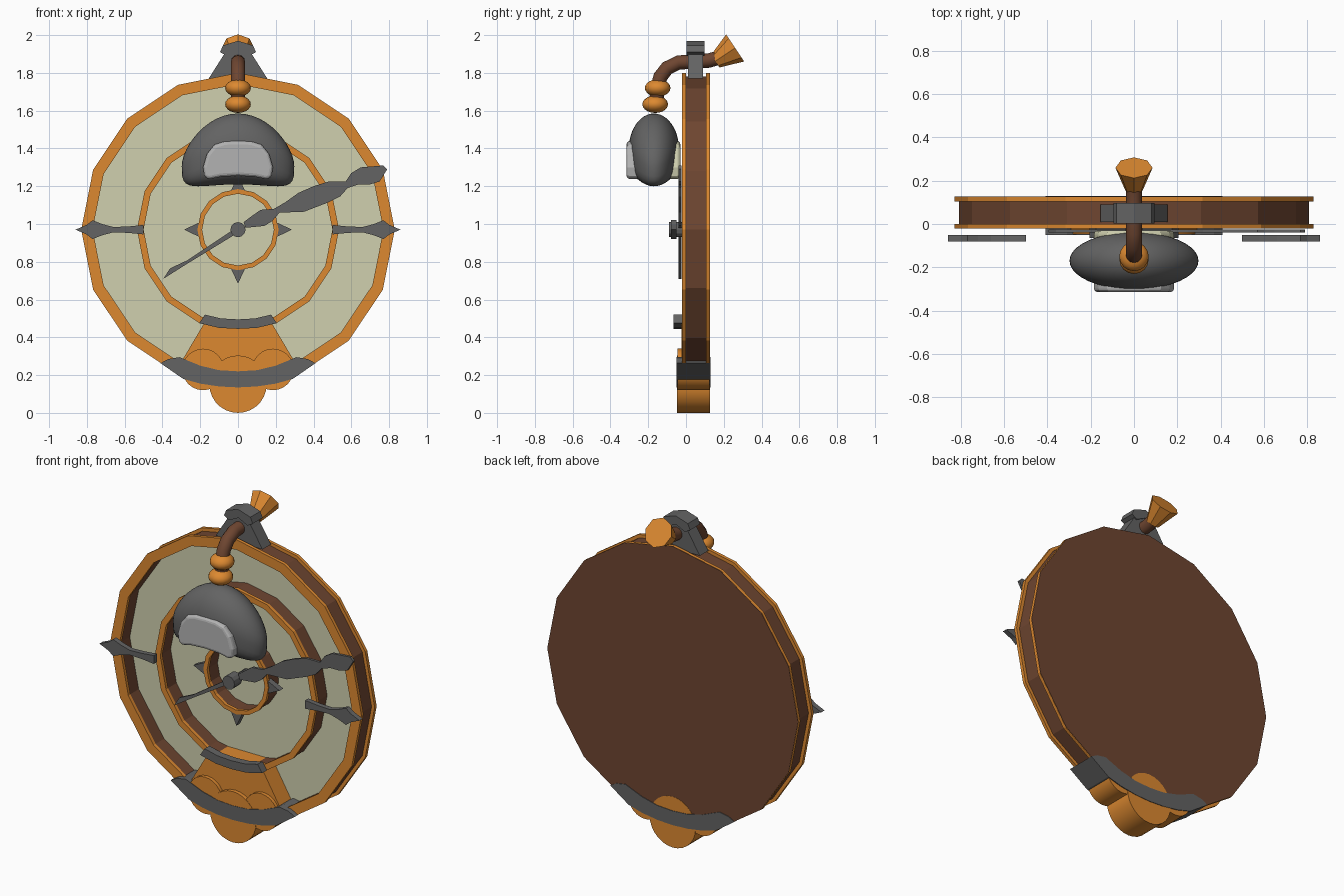
import bpy, bmesh, math
from mathutils import Vector

if "Cube" in bpy.data.objects:
    bpy.data.objects.remove(bpy.data.objects["Cube"])

CZ = 0.97  # height of the dial centre


def material(name, rgb):
    m = bpy.data.materials.new(name)
    m.diffuse_color = (*rgb, 1)
    m.use_nodes = True
    m.node_tree.nodes["Principled BSDF"].inputs["Base Color"].default_value = m.diffuse_color
    return m


GOLD = material("gold", (0.72, 0.25, 0.03))
BROWN = material("brown", (0.155, 0.06, 0.03))
CREAM = material("cream", (0.63, 0.63, 0.43))
DARK = material("dark_grey", (0.125, 0.125, 0.125))
LIGHT = material("light_grey", (0.45, 0.45, 0.45))


def finish(name, bm, mat, smooth=None):
    bmesh.ops.recalc_face_normals(bm, faces=bm.faces)
    me = bpy.data.meshes.new(name)
    bm.to_mesh(me)
    bm.free()
    me.materials.append(mat)
    ob = bpy.data.objects.new(name, me)
    bpy.context.collection.objects.link(ob)
    if smooth:
        bpy.ops.object.select_all(action='DESELECT')
        bpy.context.view_layer.objects.active = ob
        ob.select_set(True)
        bpy.ops.object.shade_smooth_by_angle(angle=math.radians(smooth))
    return ob


def prism(name, pts, y0, y1, mat, smooth=None):
    """Extrude an (x, z) outline from y0 to y1."""
    bm = bmesh.new()
    f = bm.faces.new([bm.verts.new((x, y0, z)) for x, z in pts])
    r = bmesh.ops.extrude_face_region(bm, geom=[f], use_keep_orig=True)
    vs = [v for v in r["geom"] if isinstance(v, bmesh.types.BMVert)]
    bmesh.ops.translate(bm, verts=vs, vec=(0, y1 - y0, 0))
    return finish(name, bm, mat, smooth)


def circle(cx, cz, r, n):
    return [(cx + r * math.cos(2 * math.pi * i / n), cz + r * math.sin(2 * math.pi * i / n))
            for i in range(n)]


def ring(name, ro, ri, y0, y1, mat, n=16):
    bm = bmesh.new()
    loops = [[bm.verts.new((x, y, z)) for x, z in circle(0, CZ, r, n)]
             for r, y in ((ro, y0), (ro, y1), (ri, y1), (ri, y0))]
    for k in range(4):
        a, b = loops[k], loops[(k + 1) % 4]
        for i in range(n):
            j = (i + 1) % n
            bm.faces.new((a[i], a[j], b[j], b[i]))
    return finish(name, bm, mat)


def mirrored(half):
    """Complete a right-hand half outline that runs from top to bottom."""
    return half + [(-x, z) for x, z in reversed(half) if abs(x) > 1e-6]


def sweep(name, path, radii, n, mat, smooth=None):
    """Tube along a (y, z) path in the x = 0 plane."""
    bm = bmesh.new()
    P = [Vector((0, y, z)) for y, z in path]
    rows = []
    for i, p in enumerate(P):
        t = (P[min(i + 1, len(P) - 1)] - P[max(i - 1, 0)]).normalized()
        u, v = Vector((1, 0, 0)), t.cross(Vector((1, 0, 0)))
        rows.append([bm.verts.new(p + radii[i] * (u * a + v * b)) for a, b in circle(0, 0, 1, n)])
    for a, b in zip(rows, rows[1:]):
        for i in range(n):
            j = (i + 1) % n
            bm.faces.new((a[i], a[j], b[j], b[i]))
    bm.faces.new(rows[0])
    bm.faces.new(rows[-1])
    return finish(name, bm, mat, smooth)


# Case: outer wall, recessed dial, back plate
ring("case_wall", 0.81, 0.775, 0.0, 0.106, BROWN)
prism("dial_face", circle(0, CZ, 0.78, 16), 0.085, 0.104, CREAM)
prism("back_rim", circle(0, CZ, 0.83, 16), 0.105, 0.124, GOLD)
prism("back_plate", circle(0, CZ, 0.829, 16), 0.123, 0.126, BROWN)

# Gold rims with brown walls behind them
ring("outer_rim", 0.83, 0.77, -0.02, 0.0, GOLD)
for name, ro, ri in (("middle", 0.535, 0.50), ("inner", 0.215, 0.19)):
    ring(name + "_rim", ro, ri, -0.02, 0.0, GOLD)
    ring(name + "_wall", ro - 0.005, ri + 0.005, 0.0, 0.09, BROWN)

# Side pointers
arrow = [(0.50, 0.025), (0.58, 0.017), (0.66, 0.014), (0.72, 0.03), (0.77, 0.05), (0.80, 0.026), (0.86, 0)]
for side, s in (("right", 1), ("left", -1)):
    pts = arrow + [(x, -z) for x, z in reversed(arrow[:-1])]
    prism(side + "_pointer", [(s * x, CZ + z) for x, z in pts], -0.08, -0.05, DARK)

# Four small spikes around the inner ring
for k in range(4):
    c, s = round(math.cos(k * math.pi / 2)), round(math.sin(k * math.pi / 2))
    spike = [(0.20, 0.04), (0.235, 0.024), (0.285, 0), (0.235, -0.024), (0.20, -0.04)]
    prism(f"spike_{k}", [(c * a - s * b, CZ + s * a + c * b) for a, b in spike], -0.015, 0.02, DARK)

# Hands and hub
prism("long_hand", [(0.03, 1.01), (0.07, 1.04), (0.12, 1.075), (0.19, 1.08), (0.25, 1.115), (0.32, 1.165),
                    (0.40, 1.20), (0.48, 1.225), (0.57, 1.225), (0.60, 1.27), (0.65, 1.30), (0.71, 1.305),
                    (0.77, 1.31), (0.79, 1.29), (0.75, 1.225), (0.70, 1.21), (0.64, 1.21), (0.58, 1.19),
                    (0.54, 1.145), (0.48, 1.115), (0.35, 1.065), (0.22, 1.06), (0.18, 1.015), (0.14, 0.99),
                    (0.04, 0.98)], -0.04, -0.025, DARK)
prism("thin_hand", [(-0.01, 0.98), (-0.27, 0.807), (-0.36, 0.765), (-0.395, 0.71), (-0.30, 0.77),
                    (-0.26, 0.795), (0.01, 0.96)], -0.04, -0.025, DARK)
prism("hub", circle(0, CZ, 0.04, 12), -0.09, -0.02, DARK)
prism("hub_post", circle(0, CZ, 0.02, 8), -0.03, 0.09, DARK)

# Bottom ornament: wedge, lobes and two bands
prism("wedge", [(-0.17, 0.49), (0.17, 0.49), (0.33, 0.22), (-0.33, 0.22)], -0.025, 0.1, GOLD)
prism("centre_lobe", circle(0, 0.152, 0.152, 28), -0.048, 0.127, GOLD, 30)
for side, s in (("right", 1), ("left", -1)):
    prism(side + "_lobe", circle(s * 0.185, 0.23, 0.11, 24), -0.046, 0.125, GOLD, 30)
prism("lower_band", mirrored([(0, 0.22), (0.10, 0.226), (0.20, 0.25), (0.31, 0.295), (0.37, 0.285),
                              (0.41, 0.263), (0.29, 0.18), (0.20, 0.155), (0.10, 0.14), (0, 0.135)]),
      -0.05, 0.13, DARK)
prism("upper_band", mirrored([(0, 0.495), (0.09, 0.50), (0.175, 0.52), (0.205, 0.475), (0.10, 0.45),
                              (0, 0.445)]), -0.065, -0.02, DARK)

# Top bracket with chevron cap
prism("bracket", mirrored([(0.06, 1.92), (0.155, 1.77), (0, 1.77)]), 0.01, 0.09, DARK)
prism("bracket_cap", mirrored([(0, 1.97), (0.08, 1.945), (0.095, 1.91), (0.06, 1.89), (0, 1.92)]),
      0.003, 0.097, DARK)

# Bent hanger, horn and beads
sweep("hanger_tube", [(-0.158, 1.60), (-0.152, 1.72), (-0.135, 1.78), (-0.10, 1.825), (-0.04, 1.855),
                      (0.05, 1.86), (0.12, 1.865), (0.19, 1.885)], [0.038] * 8, 12, BROWN, 40)
sweep("horn", [(0.155, 1.862), (0.26, 1.932)], [0.04, 0.086], 8, GOLD)
for i, (y, z) in enumerate(((-0.15, 1.72), (-0.163, 1.634))):
    bm = bmesh.new()
    bmesh.ops.create_uvsphere(bm, u_segments=16, v_segments=10, radius=1)
    for v in bm.verts:
        v.co = Vector((v.co.x * 0.068, y + v.co.y * 0.068, z + v.co.z * 0.046))
    finish(f"bead_{i}", bm, GOLD, 50)

# Bean-shaped head, flattened and bent down at the sides
bm = bmesh.new()
bmesh.ops.create_uvsphere(bm, u_segments=40, v_segments=24, radius=1)
for v in bm.verts:
    x, y, z = v.co
    h = 0.19 * z if z > 0 else -0.185 * abs(z) ** 0.6
    v.co = Vector((0.298 * x, -0.17 + 0.133 * y, 1.395 + h - 0.09 * x * x))
finish("head", bm, DARK, 60)

# Face panels: front light grey, back cream
panel = mirrored([(0, 1.44), (0.07, 1.437), (0.125, 1.42), (0.165, 1.37), (0.185, 1.30), (0.178, 1.255),
                  (0.16, 1.235), (0.09, 1.25), (0, 1.255)])
for name, y0, y1, mat in (("front_panel", -0.315, -0.22, LIGHT), ("back_panel", -0.12, -0.03, CREAM)):
    ob = prism(name, panel, y0, y1, mat)
    b = ob.modifiers.new("bevel", 'BEVEL')
    b.width, b.segments, b.limit_method, b.angle_limit = 0.018, 3, 'ANGLE', math.radians(60)
